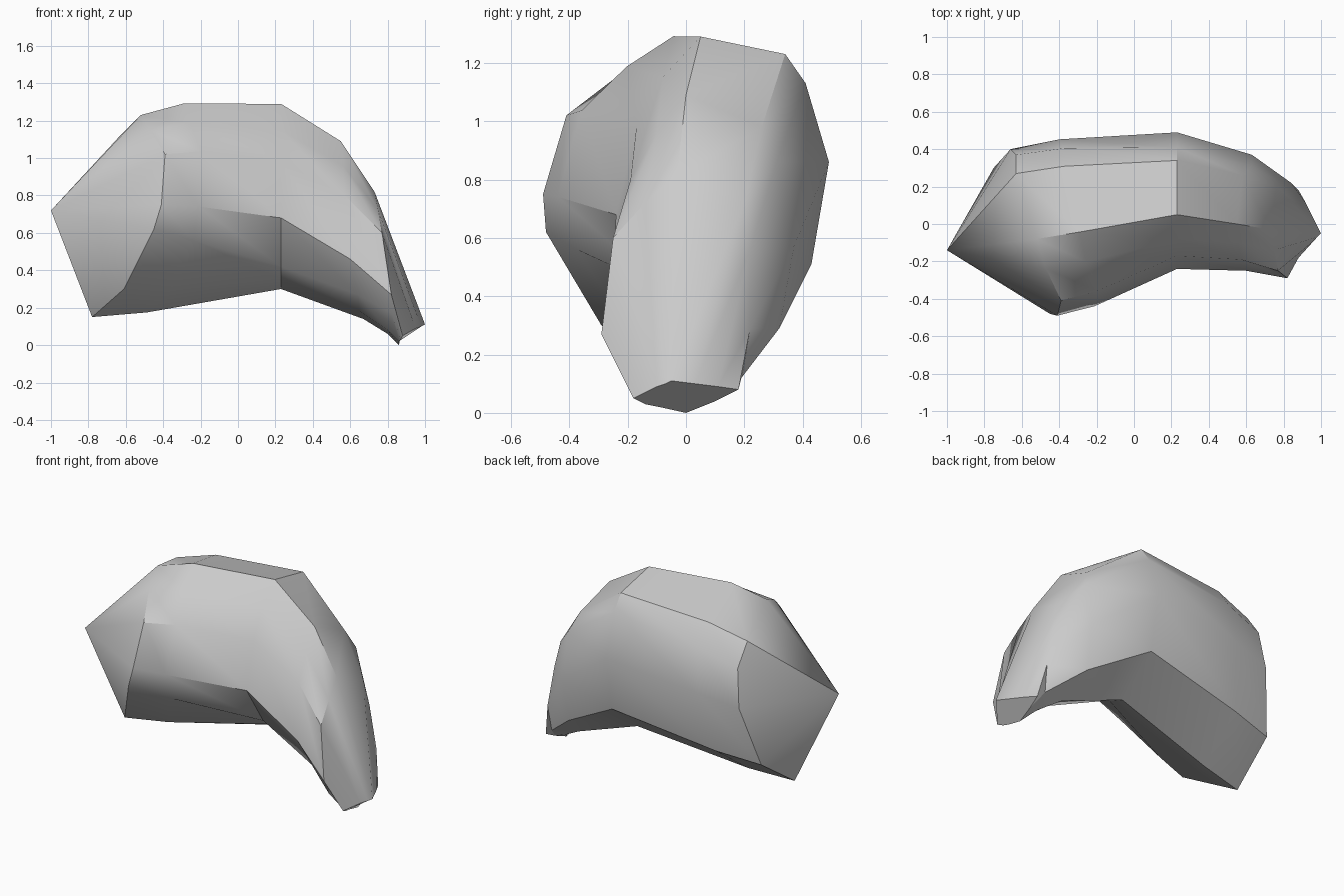
import bpy
import bmesh
import math
from mathutils import Vector

default_cube = bpy.data.objects.get("Cube")
if default_cube:
    bpy.data.objects.remove(default_cube, do_unlink=True)


def make_material(name, colour):
    material = bpy.data.materials.new(name)
    material.use_nodes = True
    material.diffuse_color = colour
    shader = next(n for n in material.node_tree.nodes if n.type == 'BSDF_PRINCIPLED')
    shader.inputs["Base Color"].default_value = colour
    return material


def section(*points):
    """One cross-section, listed crest, front, underside, back; hundredths of a unit."""
    return [Vector(point) / 100 for point in points]


def between(first, second, factor, swell, lift):
    """Blend two cross-sections, swell the result around its centre and raise it."""
    ring = [p.lerp(q, factor) for p, q in zip(first, second)]
    centre = sum(ring, Vector()) / len(ring)
    return [centre + (p - centre) * swell + Vector((0, 0, lift)) for p in ring]


def build_loft(name, rings, point, material):
    """Skin the rings, close one end to a point and the other with a flat cap."""
    mesh = bpy.data.meshes.new(name)
    bm = bmesh.new()
    loops = [[bm.verts.new(p) for p in ring] for ring in rings]
    apex = bm.verts.new(point)
    count = len(loops[0])
    for i in range(count):
        j = (i + 1) % count
        bm.faces.new((apex, loops[0][i], loops[0][j]))
        for near, far in zip(loops, loops[1:]):
            bm.faces.new((near[i], far[i], far[j], near[j]))
    bm.faces.new(loops[-1])
    bmesh.ops.recalc_face_normals(bm, faces=bm.faces)
    bm.to_mesh(mesh)
    bm.free()
    mesh.materials.append(material)
    body = bpy.data.objects.new(name, mesh)
    bpy.context.collection.objects.link(body)
    bpy.ops.object.select_all(action='DESELECT')
    body.select_set(True)
    bpy.context.view_layer.objects.active = body
    bpy.ops.object.shade_smooth_by_angle(angle=math.radians(32))
    return body


# Thick end, around the base of the blunt point
thick_end = section((-52, -8, 123), (-47, -24, 115), (-39, -41, 102), (-41, -49, 75),
                    (-45, -48, 62), (-61, -29, 30), (-78, 0, 15), (-75, 30, 36),
                    (-66, 40, 74), (-63, 37, 98), (-63, 27, 112))

# Upright section at the top of the bend
bend = section(*[(23, y, z) for y, z in (
    (5, 129), (-8, 115), (-17, 98), (-24, 68), (-7, 42), (5, 35), (17, 30), (43, 51),
    (49, 86), (41, 113), (34, 123))])

# Narrowing downward half
shoulder = section((55, 0, 109), (56, -10, 96), (57, -19, 80), (60, -25, 46),
                   (64, -15, 27), (65, 0, 18), (67, 15, 14), (62, 32, 29),
                   (63, 37, 57), (63, 31, 86), (58, 26, 98))
lower_end = section((73, -3, 82), (75, -14, 72), (77, -25, 60), (82, -29, 27),
                    (82, -24, 17), (80, -10, 8), (80, 8, 6), (83, 19, 12),
                    (84, 22, 29), (79, 22, 56), (76, 20, 72))
foot = section((100, -5, 11), (98, -7, 10), (95, -10, 9), (88, -18, 5), (87, -14, 3),
               (86, -9, 2), (86, 0, 0), (87, 10, 4), (88, 18, 8), (92, 11, 9), (96, 3, 10))

# Curved rock body
grey_stone = make_material("grey_stone", (0.6, 0.6, 0.6, 1))
build_loft("curved_rock",
           [thick_end, between(thick_end, bend, 0.3, 1.06, 0.015), bend,
            shoulder, lower_end, foot],
           Vector((-1, -0.14, 0.72)), grey_stone)
